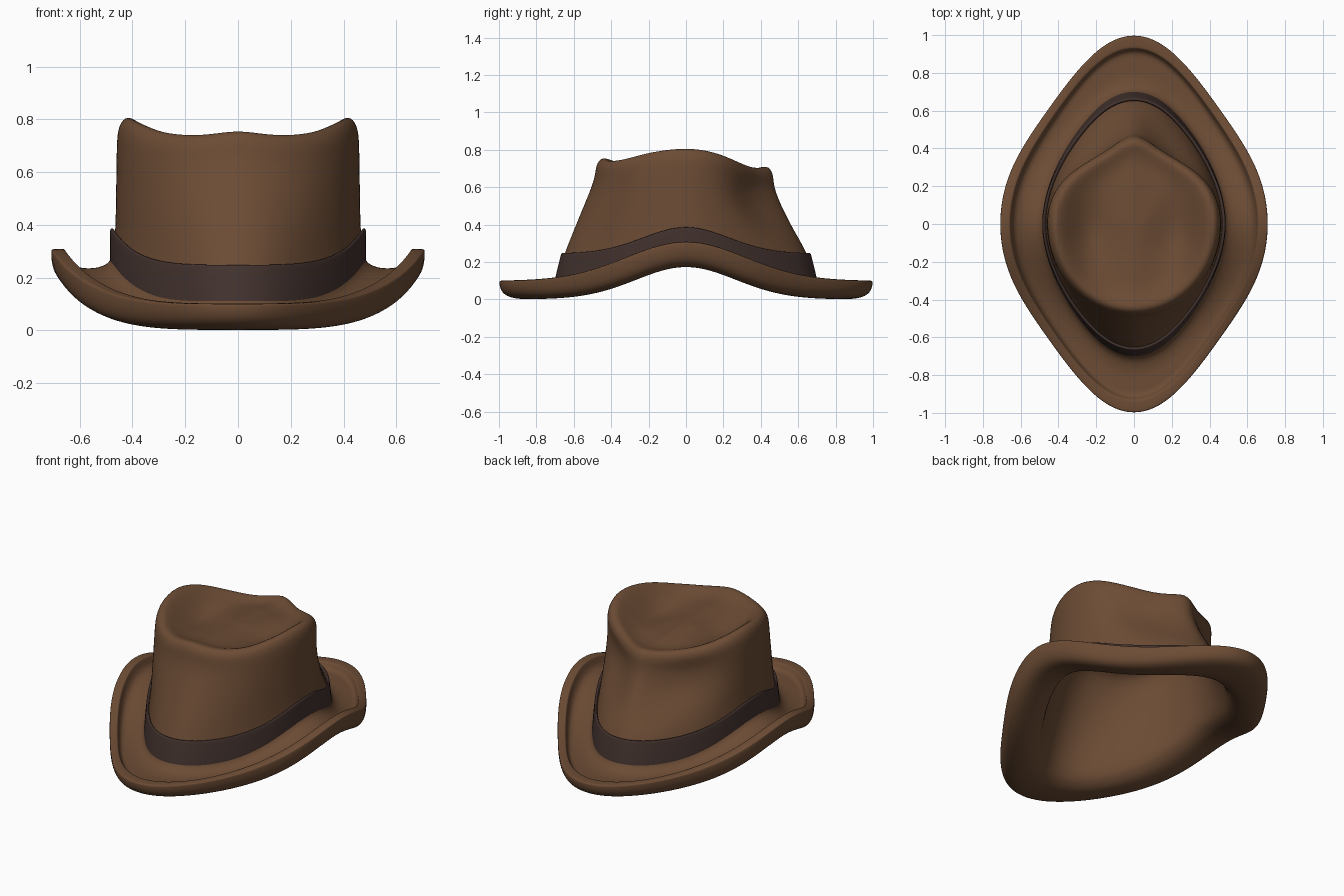
import bpy, bmesh, math

if "Cube" in bpy.data.objects:
    bpy.data.objects.remove(bpy.data.objects["Cube"])

# ---- quarter outlines (side -> end), seen from the top ----
BRIM = [(.713, 0), (.698, .155), (.642, .32), (.545, .48), (.435, .635),
        (.325, .785), (.215, .905), (.11, .98), (0, 1.006)]
HEAD = [(.486, 0), (.475, .11), (.445, .225), (.393, .345), (.322, .465),
        (.242, .57), (.162, .65), (.08, .697), (0, .712)]
TOP_FRONT = [(.462 * math.cos(k * math.pi / 16), .49 * math.sin(k * math.pi / 16)) for k in range(9)]
TOP_BACK = [(.462, 0), (.457, .08), (.43, .165), (.38, .24), (.31, .30),
            (.23, .35), (.15, .395), (.07, .45), (0, .482)]
RIM_FRONT = [.808, .802, .79, .772, .752, .742, .738, .746, .757]
RIM_BACK = [.808, .802, .787, .762, .737, .717, .703, .702, .712]
N = 32


def around(front, back):
    """Mirror quarter data into a full ring of N entries."""
    out = []
    for i in range(N):
        q = i % 16 if i % 16 <= 8 else 16 - i % 16
        v = (back if i <= 16 else front)[q]
        if isinstance(v, tuple):
            v = (v[0] * (-1 if 8 < i < 24 else 1), v[1] * (1 if i <= 16 else -1))
        out.append(v)
    return out


brim, head = around(BRIM, BRIM), around(HEAD, HEAD)
top, rim = around(TOP_FRONT, TOP_BACK), around(RIM_FRONT, RIM_BACK)
# strength of the two finger pinches at the back
pinch = around([0] * 9, [math.exp(-((q - 4.7) / 1.9) ** 2) for q in range(9)])


def under(y):
    return .18 * math.exp(-(y / .36) ** 2)


def edge(y):
    return .10 + .217 * math.exp(-(y / .43) ** 2)


def band_top(y):
    return .247 + .145 * math.exp(-(y / .33) ** 2)


def brim_row(u, mix, off):
    """Ring between head opening (u=0) and brim edge (u=1)."""
    row = []
    for (hx, hy), (bx, by) in zip(head, brim):
        x, y = hx + (bx - hx) * u, hy + (by - hy) * u
        row.append((x, y, under(y) * (1 - mix) + edge(y) * mix + off))
    return row


def head_row(sx, sy, zf):
    return [(x * sx, y * sy, zf(y)) for x, y in head]


def wall_row(f, dent=0):
    """Crown wall from the band top (f=0) to the shoulder (f=1)."""
    row = []
    for (hx, hy), (tx, ty), r, p in zip(head, top, rim, pinch):
        g = f ** .85 if hy > 0 else f
        z0 = band_top(hy)
        s = 1 - dent * p
        row.append(((hx * .962 * (1 - g) + tx * g) * s, (hy * .918 * (1 - g) + ty * g) * s,
                    z0 + (r - .11 - z0) * f))
    return row


def top_row(s, drop, blend=0, dent=0):
    """Ring of the crown top, with a middle ridge between two side dents."""
    row = []
    for (x, y), r in zip(top, rim):
        x, y = x * s, y * s
        d = math.exp(-(abs(x) - .24) ** 2 / .016 - (y + .03) ** 2 / .045)
        row.append((x, y, r * (1 - blend) + .715 * blend - drop - dent * d))
    return row


def loft(name, rows, material, caps=None, closed=False):
    bm = bmesh.new()
    rings = [[bm.verts.new(p) for p in row] for row in rows]
    pairs = list(zip(rings, rings[1:])) + ([(rings[-1], rings[0])] if closed else [])
    for a, b in pairs:
        for i in range(N):
            j = (i + 1) % N
            bm.faces.new((a[i], a[j], b[j], b[i]))
    if caps:
        for ring, z in ((rings[0], caps[0]), (rings[-1], caps[1])):
            c = bm.verts.new((0, 0, z))
            for i in range(N):
                bm.faces.new((ring[i], ring[(i + 1) % N], c))
    bmesh.ops.recalc_face_normals(bm, faces=bm.faces)
    mesh = bpy.data.meshes.new(name)
    bm.to_mesh(mesh)
    bm.free()
    mesh.materials.append(material)
    mesh.shade_smooth()
    ob = bpy.data.objects.new(name, mesh)
    bpy.context.collection.objects.link(ob)
    sub = ob.modifiers.new("smooth", 'SUBSURF')
    sub.levels = sub.render_levels = 2
    return ob


def colour(name, rgb):
    m = bpy.data.materials.new(name)
    m.diffuse_color = (*rgb, 1)
    m.use_nodes = True
    m.node_tree.nodes["Principled BSDF"].inputs["Base Color"].default_value = m.diffuse_color
    return m


felt = colour("brown_felt", (.150, .072, .035))
ribbon = colour("dark_ribbon", (.055, .032, .027))

# ---- felt body: inside, underside, rolled edge, brim top, crown ----
rows = [
    # inside of the crown
    top_row(.4, .11, .7), top_row(.72, .12, .3), top_row(.88, .16),
    head_row(.92, .87, band_top),
    head_row(.94, .95, lambda y: under(y) + .06),
    # brim underside
    brim_row(.06, 0, .02), brim_row(.22, 0, .003), brim_row(.45, 0, -.001),
    brim_row(.7, 0, .003), brim_row(.88, .14, .004), brim_row(.97, .45, 0),
    # rolled edge with a crisp inner lip
    brim_row(1, .75, 0), brim_row(1, 1, -.006), brim_row(.99, 1, 0),
    brim_row(.78, 1, 0), brim_row(.765, 1, -.005),
    # brim top
    brim_row(.70, .6, 0), brim_row(.55, 0, .064), brim_row(.3, 0, .06),
    brim_row(.1, 0, .07), brim_row(-.04, 0, .095),
    # crown wall with pinches
    wall_row(0), wall_row(.35, .03), wall_row(.7, .11), wall_row(1, .06),
    # shoulder and dented top
    top_row(.992, .045), top_row(.95, .004), top_row(.885, -.004),
    top_row(.79, .012, .1, .02), top_row(.66, .018, .3, .055),
    top_row(.5, .008, .6, .075), top_row(.32, .004, .8, .075), top_row(.15, 0, .95, .05),
]
loft("hat_body", rows, felt, caps=(.60, .715))

# ---- ribbon band around the crown ----
low = lambda y: under(y) + .06
loft("hat_band", [
    head_row(.95, .95, low),
    head_row(1.0, 1.0, low),
    head_row(1.008, 1.0, lambda y: under(y) + .08),
    head_row(1.006, .945, lambda y: band_top(y) - .006),
    head_row(1.003, .941, band_top),
    head_row(.955, .91, band_top),
], ribbon, closed=True)
